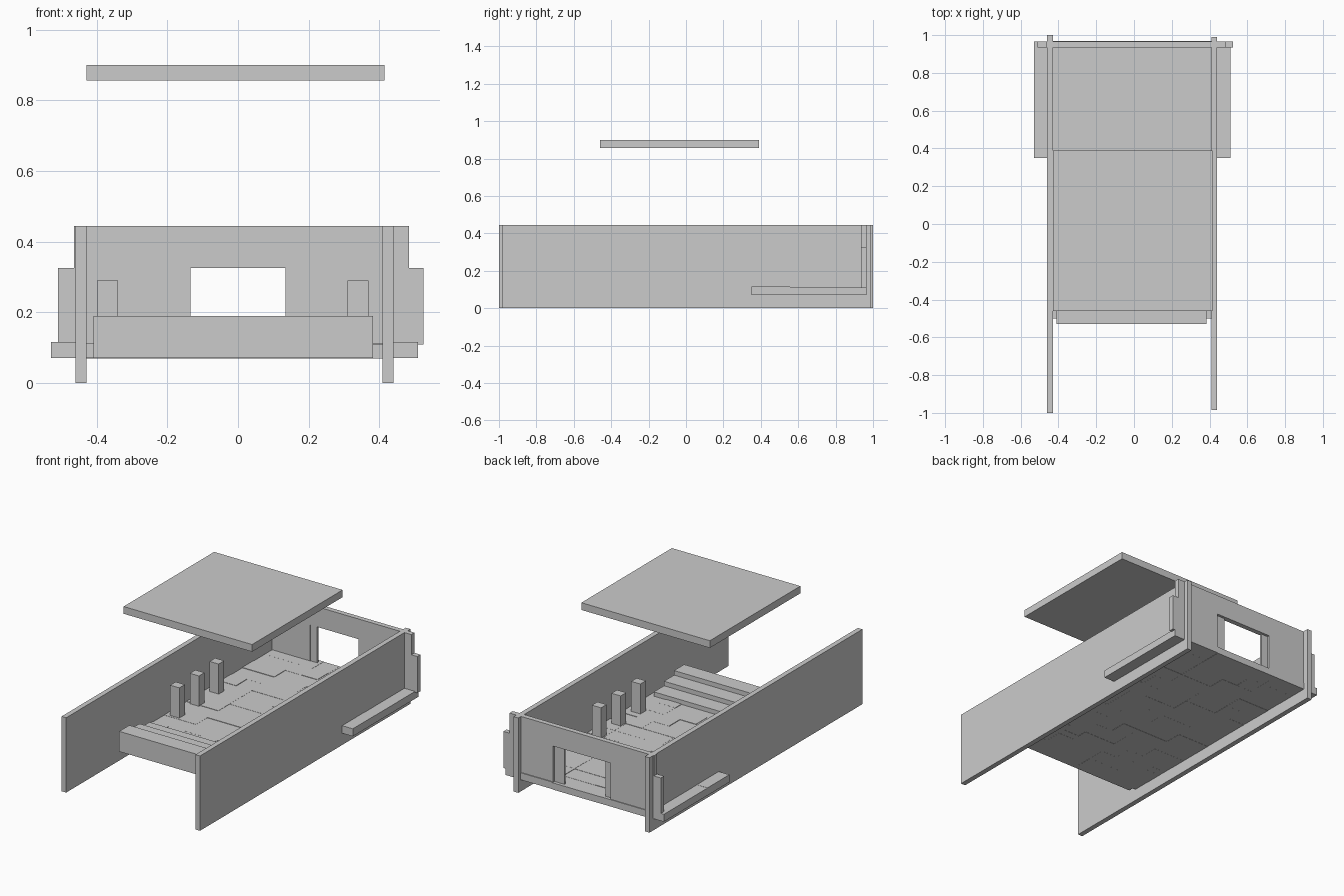
import bpy, bmesh, random
from mathutils import Matrix, Vector

if "Cube" in bpy.data.objects:
    bpy.data.objects.remove(bpy.data.objects["Cube"])

random.seed(4)


def add_box(bm, x0, x1, y0, y1, z0, z1):
    size = Vector((x1 - x0, y1 - y0, z1 - z0))
    mid = Vector((x0 + x1, y0 + y1, z0 + z1)) / 2
    bmesh.ops.create_cube(bm, size=1, matrix=Matrix.Translation(mid) @ Matrix.Diagonal(size).to_4x4())


def finish(name, bm):
    mesh = bpy.data.meshes.new(name)
    bm.to_mesh(mesh)
    bm.free()
    obj = bpy.data.objects.new(name, mesh)
    bpy.context.collection.objects.link(obj)
    return obj


def box(name, *bounds):
    bm = bmesh.new()
    add_box(bm, *bounds)
    return finish(name, bm)


# Long side walls and the raised roof
box("left_wall", -0.46, -0.43, -1.0, 1.0, 0, 0.445)
box("right_wall", 0.41, 0.44, -0.985, 0.99, 0, 0.445)
box("roof_panel", -0.43, 0.415, -0.46, 0.39, 0.857, 0.90)

# Back wall: stepped outline with a doorway, extruded from a profile
profile = [(-0.51, 0.108), (-0.18, 0.108), (-0.18, 0.325), (0.20, 0.325), (0.20, 0.108),
           (0.525, 0.108), (0.525, 0.325), (0.485, 0.325), (0.485, 0.445),
           (-0.465, 0.445), (-0.465, 0.325), (-0.51, 0.325)]
bm = bmesh.new()
face = bm.faces.new([bm.verts.new((x, 0.935, z)) for x, z in profile])
ext = bmesh.ops.extrude_face_region(bm, geom=[face])
bmesh.ops.translate(bm, vec=(0, 0.03, 0), verts=[v for v in ext["geom"] if isinstance(v, bmesh.types.BMVert)])
bmesh.ops.recalc_face_normals(bm, faces=bm.faces)
finish("back_wall", bm)

# Recessed door jambs
box("left_door_jamb", -0.18, -0.135, 0.937, 0.95, 0.108, 0.325)
box("right_door_jamb", 0.135, 0.20, 0.937, 0.95, 0.108, 0.325)

# Floor of paving slabs with slightly uneven heights
bm = bmesh.new()
for row in range(14):
    for col in range(4):
        x, y = -0.43 + col * 0.21, 0.97 - row * 0.105
        parts = random.choice((1, 1, 2))
        for p in range(parts):
            w = 0.21 / parts
            dz = random.uniform(-0.002, 0.002)
            add_box(bm, x + p * w, x + (p + 1) * w, y - 0.105, y, 0.07 + dz / 2, 0.111 + dz)
finish("floor_slabs", bm)

# Ledges continuing the floor outside the walls
for name, x0, x1 in (("left_ledge", -0.53, -0.43), ("right_ledge", 0.41, 0.51)):
    box(name + "_front", x0, x1, 0.35, 0.555, 0.07, 0.115)
    box(name + "_back", x0, x1, 0.555, 0.965, 0.07, 0.114)

# Entrance steps descending to the floor
for i in range(3):
    y = -0.53 + i * 0.095
    box(f"entrance_step_{i + 1}", -0.41, 0.383, y, y + 0.095, 0.07, 0.19 - i * 0.027)

# Two rows of short pillars
for side, x in (("left", -0.37), ("right", 0.34)):
    for i, y in enumerate((-0.04, 0.145, 0.33)):
        box(f"{side}_pillar_{i + 1}", x - 0.03, x + 0.03, y - 0.026, y + 0.026, 0.105, 0.29)
